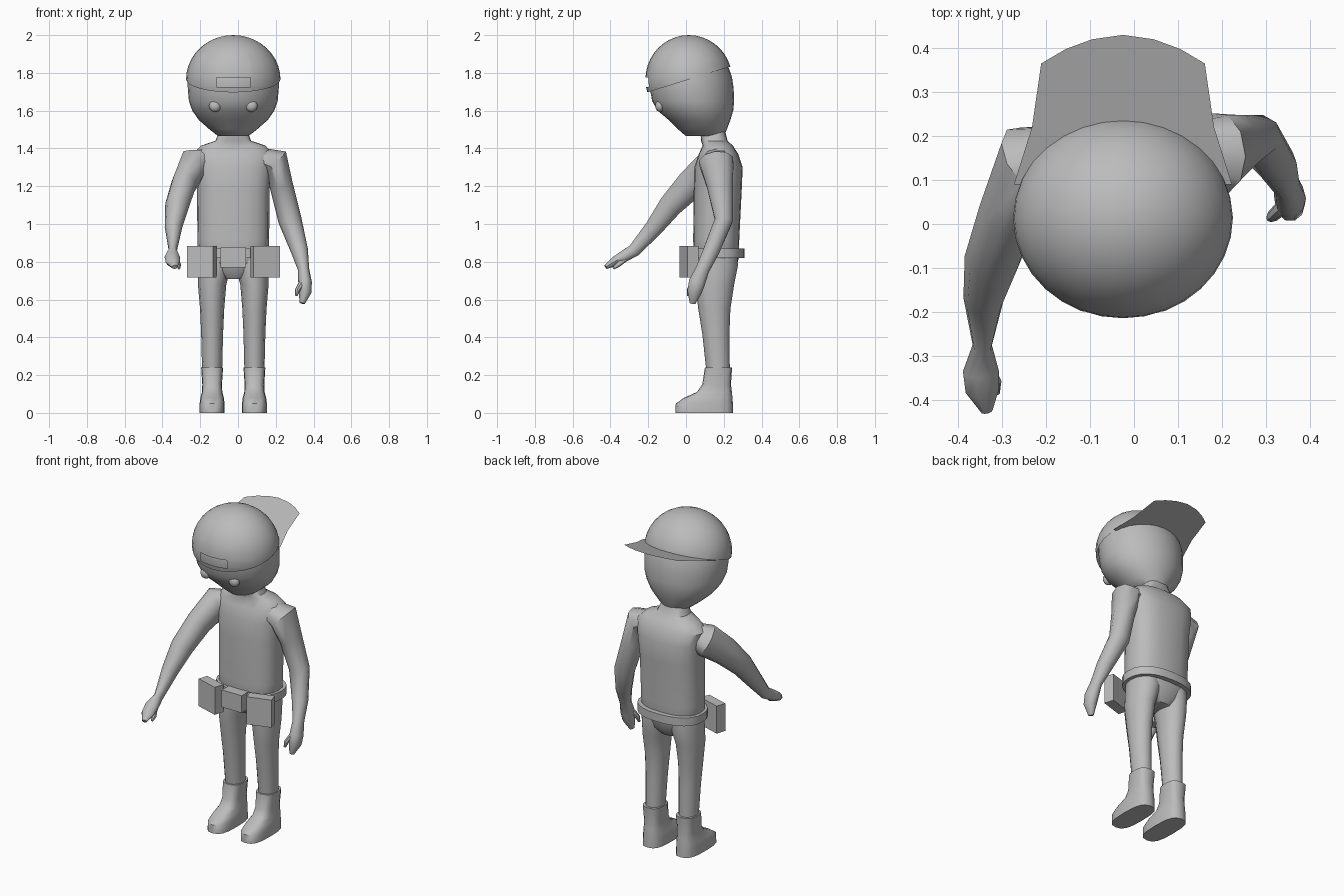
import bpy, bmesh, math
from mathutils import Vector, Matrix

if "Cube" in bpy.data.objects:
    bpy.data.objects.remove(bpy.data.objects["Cube"], do_unlink=True)

MID = -0.025   # x of the body's plane of symmetry
grey = bpy.data.materials.new("plain grey")
grey.use_nodes = True
grey.diffuse_color = (0.5, 0.5, 0.5, 1)
grey.node_tree.nodes["Principled BSDF"].inputs["Base Color"].default_value = (0.5, 0.5, 0.5, 1)


def finish(name, bm, smooth=True, solid=True):
    """Turn a bmesh into a named, shaded object."""
    if solid:
        bmesh.ops.recalc_face_normals(bm, faces=bm.faces)
    mesh = bpy.data.meshes.new(name)
    bm.to_mesh(mesh)
    bm.free()
    mesh.materials.append(grey)
    obj = bpy.data.objects.new(name, mesh)
    bpy.context.collection.objects.link(obj)
    if smooth:
        bpy.ops.object.select_all(action='DESELECT')
        obj.select_set(True)
        bpy.context.view_layer.objects.active = obj
        bpy.ops.object.shade_smooth_by_angle(angle=math.radians(42))
    return obj


def loft(name, sections, sides=16, square=1.0, follow=False):
    """Skin elliptical rings (x, y, z, half width, half depth), level or square to the path."""
    bm = bmesh.new()
    centres = [Vector(s[:3]) for s in sections]
    rings = []
    for i, s in enumerate(sections):
        u, v = Vector((1, 0, 0)), Vector((0, 1, 0))
        if follow:
            t = (centres[min(i + 1, len(centres) - 1)] - centres[max(i - 1, 0)]).normalized()
            u = (u - t * u.dot(t)).normalized()
            v = t.cross(u)
        ring = []
        for k in range(sides):
            a = math.tau * k / sides
            c, d = math.cos(a), math.sin(a)
            c = math.copysign(abs(c) ** square, c)
            d = math.copysign(abs(d) ** square, d)
            ring.append(bm.verts.new(centres[i] + u * c * s[3] + v * d * s[4]))
        rings.append(ring)
    for low, high in zip(rings, rings[1:]):
        for k in range(sides):
            n = (k + 1) % sides
            bm.faces.new((low[k], low[n], high[n], high[k]))
    bm.faces.new(rings[0])
    bm.faces.new(rings[-1])
    return finish(name, bm)


def box(name, centre, size, turn=0.0):
    bm = bmesh.new()
    bmesh.ops.create_cube(bm, size=1)
    bm.transform(Matrix.Translation(centre) @ Matrix.Rotation(turn, 4, 'Z') @ Matrix.Diagonal((*size, 1)))
    return finish(name, bm, smooth=False)


def ball(centre, radii, u=32, v=20):
    bm = bmesh.new()
    bmesh.ops.create_uvsphere(bm, u_segments=u, v_segments=v, radius=1)
    bm.transform(Matrix.Translation(centre) @ Matrix.Diagonal((*radii, 1)))
    return bm


# Head, narrowing to the chin
loft("head", [
    (MID, 0.10, 1.465, 0.08, 0.10),
    (MID, 0.088, 1.50, 0.125, 0.128),
    (MID, 0.072, 1.55, 0.182, 0.163),
    (MID, 0.05, 1.60, 0.217, 0.20),
    (MID, 0.038, 1.65, 0.235, 0.217),
    (MID, 0.03, 1.72, 0.241, 0.222),
    (MID, 0.025, 1.78, 0.242, 0.218),
    (MID, 0.025, 1.83, 0.23, 0.20)], sides=28)

# Backwards cap: dome trimmed on a sloping plane, with a strap opening at the forehead
SLOPE, CAP = 0.31, Vector((MID, 0.015, 1.765))
bm = ball(CAP, (0.25, 0.23, 0.235))
bmesh.ops.bisect_plane(bm, geom=bm.verts[:] + bm.edges[:] + bm.faces[:], plane_co=CAP,
                       plane_no=(0, -SLOPE, 1), clear_inner=True)
x0, x1, z0, z1 = MID - 0.09, MID + 0.09, 1.725, 1.775
for co, no in (((x0, 0, 0), (1, 0, 0)), ((x1, 0, 0), (1, 0, 0)),
               ((0, 0, z0), (0, 0, 1)), ((0, 0, z1), (0, 0, 1))):
    front = [f for f in bm.faces if f.calc_center_median().y < -0.1]
    geom = front + list({e for f in front for e in f.edges}) + list({w for f in front for w in f.verts})
    bmesh.ops.bisect_plane(bm, geom=geom, plane_co=co, plane_no=no)
gap = []
for f in bm.faces:
    c = f.calc_center_median()
    if c.y < -0.1 and x0 < c.x < x1 and z0 < c.z < z1:
        gap.append(f)
bmesh.ops.delete(bm, geom=gap, context='FACES')
finish("cap_dome", bm, solid=False)

# Brim, a flat sheet in the trimming plane
bm = bmesh.new()
half = [(0.248, 0.09), (0.207, 0.22), (0.186, 0.365), (0.13, 0.398), (0.07, 0.42)]
outline = [(-x, y) for x, y in half] + [(0, 0.43)] + half[::-1]
bm.faces.new([bm.verts.new((MID + x, y, CAP.z + SLOPE * (y - CAP.y))) for x, y in outline[::-1]])
finish("cap_brim", bm, smooth=False, solid=False)

# Torso with neck and pelvis
loft("torso", [
    (MID, 0.16, 0.71, 0.06, 0.07),
    (MID, 0.16, 0.75, 0.13, 0.10),
    (MID, 0.16, 0.82, 0.185, 0.12),
    (MID, 0.16, 0.92, 0.19, 0.122),
    (MID, 0.168, 1.18, 0.192, 0.127),
    (MID, 0.172, 1.30, 0.205, 0.128),
    (MID, 0.172, 1.37, 0.215, 0.105),
    (MID, 0.168, 1.415, 0.17, 0.08),
    (MID, 0.15, 1.44, 0.095, 0.07),
    (MID, 0.14, 1.50, 0.07, 0.065)], sides=20, square=0.8)

# Arms: right reaches forward, left hangs
loft("right_arm", [
    (-0.13, 0.17, 1.35, 0.05, 0.06),
    (-0.235, 0.145, 1.315, 0.085, 0.095),
    (-0.285, 0.03, 1.215, 0.068, 0.082),
    (-0.322, -0.08, 1.10, 0.064, 0.066),
    (-0.342, -0.17, 0.98, 0.046, 0.05),
    (-0.345, -0.275, 0.86, 0.022, 0.036),
    (-0.348, -0.335, 0.825, 0.041, 0.032),
    (-0.345, -0.38, 0.80, 0.038, 0.026),
    (-0.335, -0.425, 0.772, 0.014, 0.012)], sides=10, follow=True)
loft("left_arm", [
    (0.08, 0.16, 1.36, 0.05, 0.06),
    (0.195, 0.16, 1.33, 0.08, 0.095),
    (0.23, 0.18, 1.20, 0.062, 0.072),
    (0.275, 0.20, 1.02, 0.062, 0.05),
    (0.325, 0.135, 0.86, 0.046, 0.045),
    (0.347, 0.088, 0.76, 0.03, 0.038),
    (0.355, 0.058, 0.69, 0.036, 0.046),
    (0.355, 0.045, 0.64, 0.034, 0.04),
    (0.34, 0.035, 0.58, 0.014, 0.016)], sides=10, follow=True)
loft("right_thumb", [
    (-0.335, -0.32, 0.82, 0.015, 0.018),
    (-0.315, -0.36, 0.785, 0.014, 0.014),
    (-0.312, -0.385, 0.765, 0.007, 0.007)], sides=8, follow=True)
loft("left_thumb", [
    (0.34, 0.04, 0.69, 0.018, 0.018),
    (0.315, 0.018, 0.65, 0.014, 0.014),
    (0.308, 0.012, 0.62, 0.007, 0.007)], sides=8, follow=True)

# Eyes, legs and boots on both sides
for side, sign in (("right", -1), ("left", 1)):
    finish(side + "_eye", ball((MID + sign * 0.096, -0.138, 1.625), (0.032, 0.025, 0.032), 16, 10))
    x = MID + sign * 0.112
    loft(side + "_leg", [
        (x, 0.17, 0.22, 0.053, 0.062),
        (x, 0.158, 0.42, 0.058, 0.072),
        (x, 0.15, 0.55, 0.064, 0.085),
        (x, 0.152, 0.68, 0.075, 0.103),
        (x - sign * 0.015, 0.16, 0.78, 0.088, 0.115),
        (x - sign * 0.02, 0.16, 0.84, 0.09, 0.11)], sides=12)
    loft(side + "_boot", [
        (x, 0.097, 0, 0.066, 0.153),
        (x, 0.097, 0.05, 0.066, 0.151),
        (x, 0.118, 0.08, 0.062, 0.128),
        (x, 0.15, 0.11, 0.054, 0.093),
        (x, 0.162, 0.15, 0.052, 0.076),
        (x, 0.172, 0.24, 0.058, 0.072)], sides=16, square=0.7)
    # Belt pouches
    box(side + "_pouch", (MID + sign * 0.168, 0.015, 0.80), (0.145, 0.06, 0.168), sign * 0.3)

# Belt and buckle
loft("belt", [(MID, 0.165, z, 0.205, 0.145) for z in (0.82, 0.87)], sides=24, square=0.85)
box("buckle", (MID, 0.01, 0.823), (0.135, 0.07, 0.105))
